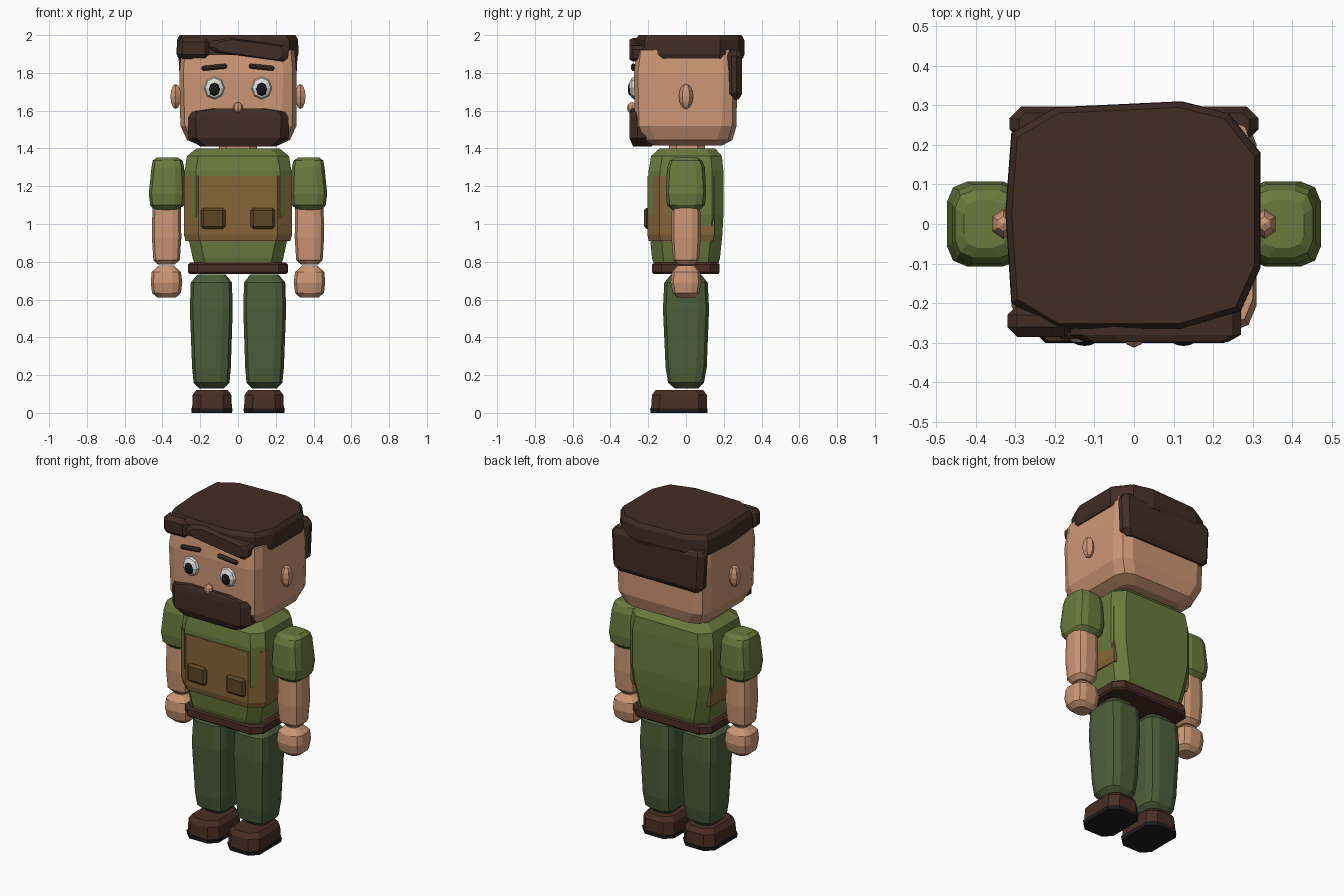
import bpy, bmesh, math
from mathutils import Matrix


def material(name, rgb):
    m = bpy.data.materials.new(name)
    m.diffuse_color = [((c / 255 + 0.055) / 1.055) ** 2.4 for c in rgb] + [1]
    return m


SKIN = material("skin", (205, 151, 117))
HAIR = material("dark brown hair", (66, 45, 36))
SHIRT = material("olive shirt", (107, 122, 62))
PANTS = material("dark green trousers", (77, 94, 58))
VEST = material("tan vest", (134, 101, 57))
POUCH = material("brown pouch", (93, 70, 36))
LEATHER = material("brown leather", (74, 46, 35))
SOLE = material("black sole", (28, 28, 30))
WHITE = material("eye white", (222, 222, 220))
PUPIL = material("pupil black", (25, 24, 24))


def finish(name, bm, mat):
    bmesh.ops.recalc_face_normals(bm, faces=bm.faces)
    me = bpy.data.meshes.new(name)
    bm.to_mesh(me)
    bm.free()
    me.materials.append(mat)
    ob = bpy.data.objects.new(name, me)
    bpy.context.collection.objects.link(ob)
    return ob


def skin_rings(name, rings, mat):
    """Bridge rings of points and cap both ends."""
    bm = bmesh.new()
    vs = [[bm.verts.new(p) for p in r] for r in rings]
    n = len(vs[0])
    for a, b in zip(vs, vs[1:]):
        for i in range(n):
            bm.faces.new((a[i], a[(i + 1) % n], b[(i + 1) % n], b[i]))
    bm.faces.new(vs[0])
    bm.faces.new(vs[-1])
    return finish(name, bm, mat)


def section(x0, x1, y0, y1, c, seg, z):
    """Rectangle with rounded (seg > 1) or cut (seg = 1) corners."""
    pts = []
    for k, (cx, cy) in enumerate([(x1 - c, y1 - c), (x0 + c, y1 - c),
                                  (x0 + c, y0 + c), (x1 - c, y0 + c)]):
        for j in range(seg + 1):
            a = math.pi / 2 * (k + j / seg)
            pts.append((cx + c * math.cos(a), cy + c * math.sin(a), z))
    return pts


def loft(name, rings, mat, seg=1, s=1):
    """Rings are (z, x0, x1, y0, y1, corner); s = -1 mirrors in x."""
    out = []
    for z, x0, x1, y0, y1, c in rings:
        if s < 0:
            x0, x1 = -x1, -x0
        out.append(section(x0, x1, y0, y1, c, seg, z))
    return skin_rings(name, out, mat)


def ball(name, loc, size, mat, seg=8, rings=6, axis='Z'):
    bm = bmesh.new()
    bmesh.ops.create_uvsphere(bm, u_segments=seg, v_segments=rings, radius=1)
    if axis == 'Y':
        bmesh.ops.rotate(bm, verts=bm.verts, matrix=Matrix.Rotation(math.pi / 2, 3, 'X'))
    bmesh.ops.scale(bm, vec=size, verts=bm.verts)
    bmesh.ops.translate(bm, vec=loc, verts=bm.verts)
    return finish(name, bm, mat)


def block(name, loc, size, mat, bevel, tilt=0):
    bm = bmesh.new()
    bmesh.ops.create_cube(bm, size=1)
    bmesh.ops.scale(bm, vec=size, verts=bm.verts)
    bmesh.ops.bevel(bm, geom=bm.edges[:], offset=bevel, segments=1, affect='EDGES')
    bmesh.ops.rotate(bm, verts=bm.verts, matrix=Matrix.Rotation(tilt, 3, 'Y'))
    bmesh.ops.translate(bm, vec=loc, verts=bm.verts)
    return finish(name, bm, mat)


# Head and neck
loft("head", [(1.415, -.20, .21, -.18, .19, .06), (1.445, -.27, .275, -.245, .245, .08),
              (1.52, -.305, .31, -.272, .268, .08), (1.80, -.31, .31, -.275, .27, .07),
              (1.92, -.30, .30, -.26, .265, .07)], SKIN, 2)
loft("neck", [(1.36, -.1, .1, -.09, .1, .04), (1.44, -.1, .1, -.09, .1, .04)], SKIN)

# Hair: cap with an uneven outline, swept fringe, block at the back
outline = [(-.31, .23), (-.2, .295), (.12, .31), (.24, .28), (.32, .18), (.32, -.11),
           (.27, -.22), (.12, -.265), (-.2, -.265), (-.31, -.2), (-.325, .03)]
skin_rings("hair_cap", [[(x * k, y * k, z) for x, y in outline] for k, z in
                        ((.97, 1.875), (1, 1.90), (.995, 1.975), (.95, 2.0))], HAIR)
sweep = [(-.16, 1.94), (-.13, 1.97), (-.05, 1.985), (.25, 1.945),
         (.27, 1.925), (.265, 1.88), (.24, 1.86), (-.12, 1.91)]
skin_rings("hair_fringe", [[(.055 + (x - .055) * k, y, 1.925 + (z - 1.925) * k) for x, z in sweep]
                           for k, y in ((.85, -.298), (1, -.28), (1, -.21))], HAIR)
block("hair_front_corner", (-.235, -.245, 1.93), (.17, .08, .115), HAIR, .025)
loft("hair_back", [(1.66, -.27, .27, .225, .28, .015), (1.69, -.305, .305, .21, .297, .03),
                   (1.89, -.315, .315, .21, .297, .03), (1.92, -.29, .29, .22, .28, .015)], HAIR)

# Beard and nose
loft("beard", [(1.41, -.20, .20, -.28, -.18, .03), (1.455, -.265, .27, -.30, -.17, .045),
               (1.565, -.265, .268, -.30, -.20, .04), (1.595, -.245, .25, -.297, -.22, .03),
               (1.612, -.13, .14, -.29, -.24, .02)], HAIR)
ball("nose", (0, -.285, 1.615), (.026, .027, .03), SKIN, 8, 6)

# Torso, vest, belt
loft("torso", [(.77, -.225, .225, -.165, .165, .05), (.82, -.24, .24, -.18, .18, .06),
               (.95, -.268, .268, -.193, .193, .06), (1.05, -.283, .283, -.198, .198, .06),
               (1.28, -.283, .283, -.198, .198, .06), (1.36, -.27, .27, -.185, .19, .06),
               (1.40, -.22, .22, -.14, .155, .05)], SHIRT)
wrap = [(-.21, -.205), (.21, -.205), (.287, -.14), (.284, -.11), (.272, .15),
        (-.272, .15), (-.284, -.11), (-.287, -.14)]
skin_rings("vest", [[(x * k, y * k, z) for x, y in wrap]
                    for k, z in ((.965, .91), (1, .945), (1, 1.255))], VEST)
loft("belt", [(.735, -.255, .255, -.17, .17, .05), (.745, -.265, .265, -.18, .178, .05),
              (.785, -.265, .265, -.18, .178, .05), (.795, -.255, .255, -.17, .17, .05)], LEATHER)

for s, side in ((1, "left"), (-1, "right")):
    # Face details
    ball(side + "_ear", (s * .33, 0, 1.675), (.032, .038, .066), SKIN, 6, 6)
    ball(side + "_eye", (s * .125, -.272, 1.72), (.056, .03, .061), WHITE, 8, 6, 'Y')
    ball(side + "_pupil", (s * .125, -.292, 1.715), (.032, .016, .038), PUPIL, 8, 6, 'Y')
    block(side + "_eyebrow", (s * .125, -.278, 1.83), (.135, .024, .026), HAIR, .008, s * .1)
    # Vest pouch
    block(side + "_pouch", (s * .132, -.205, 1.03), (.13, .034, .112), POUCH, .014)
    # Arm
    loft(side + "_sleeve", [(1.07, .32, .44, -.07, .07, .04), (1.10, .285, .465, -.10, .10, .05),
                            (1.16, .28, .472, -.107, .107, .05), (1.30, .285, .458, -.10, .10, .05),
                            (1.335, .293, .452, -.085, .085, .045),
                            (1.352, .32, .43, -.06, .06, .035)], SHIRT, 2, s)
    loft(side + "_forearm", [(.785, .335, .425, -.045, .045, .03), (.81, .308, .448, -.068, .068, .04),
                             (.93, .30, .456, -.078, .078, .045), (1.09, .303, .453, -.075, .075, .045)],
         SKIN, 2, s)
    loft(side + "_hand", [(.61, .33, .425, -.045, .045, .03), (.635, .302, .455, -.07, .07, .045),
                          (.69, .295, .462, -.082, .082, .05), (.745, .302, .457, -.075, .075, .045),
                          (.78, .34, .42, -.045, .045, .03)], SKIN, 2, s)
    # Leg
    loft(side + "_leg", [(.13, .075, .205, -.06, .065, .04), (.16, .045, .235, -.095, .095, .05),
                         (.24, .038, .243, -.108, .11, .055), (.55, .028, .255, -.122, .122, .055),
                         (.69, .032, .25, -.115, .115, .055), (.732, .065, .215, -.08, .08, .045)],
         PANTS, 2, s)
    # Boot and sole
    loft(side + "_boot", [(.02, .032, .243, -.185, .112, .045), (.095, .035, .24, -.18, .11, .045),
                          (.122, .055, .22, -.16, .09, .04)], LEATHER, 1, s)
    loft(side + "_sole", [(0, .032, .245, -.187, .113, .045), (.022, .028, .248, -.19, .115, .045)],
         SOLE, 1, s)
